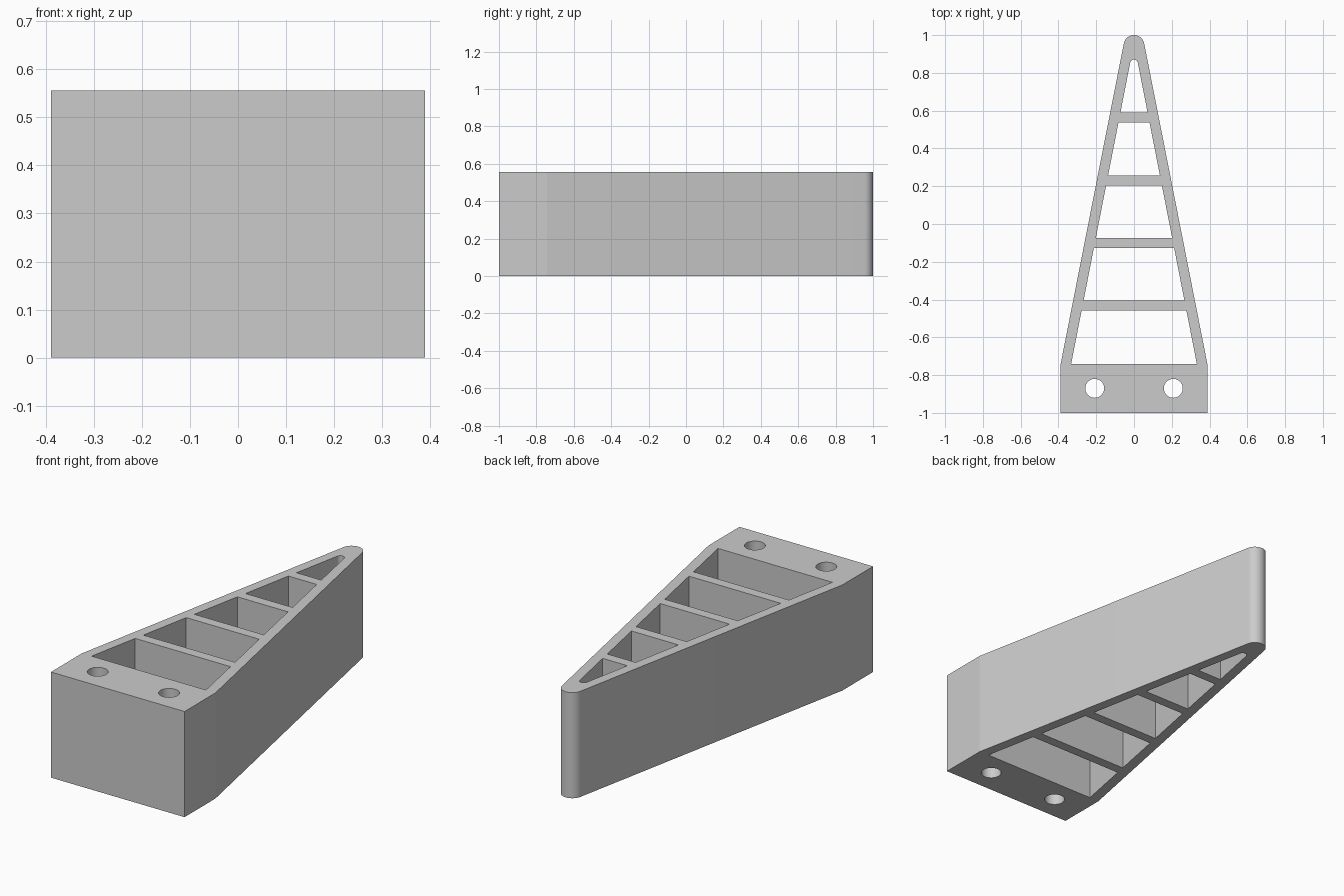
import bpy, bmesh
from math import cos, sin, radians, pi

if "Cube" in bpy.data.objects:
    bpy.data.objects.remove(bpy.data.objects["Cube"])

HEIGHT = 0.556
TILT = radians(11.1)          # lean of the tapered side walls
RIB, PITCH = 0.053, 0.332     # rib thickness and spacing

curve = bpy.data.curves.new("bracket_profile", 'CURVE')
curve.dimensions = '2D'
curve.fill_mode = 'BOTH'
curve.extrude = HEIGHT / 2


def loop(points):
    s = curve.splines.new('POLY')
    s.points.add(len(points) - 1)
    for p, (x, y) in zip(s.points, points):
        p.co = (x, y, 0, 1)
    s.use_cyclic_u = True


def arc(cx, cy, r, a0, a1, n):
    return [(cx + r * cos(a0 + (a1 - a0) * i / n),
             cy + r * sin(a0 + (a1 - a0) * i / n)) for i in range(n + 1)]


def inner_x(y):
    return 0.333 - 0.196 * (y + 0.742)


# Outer outline: mounting block, tapered walls, rounded tip
loop([(-0.389, -1), (0.389, -1), (0.389, -0.744)]
     + arc(0, 0.945, 0.055, TILT, pi - TILT, 24) + [(-0.389, -0.744)])

# Four trapezoid pockets between the ribs
ribs = [-0.4325 + PITCH * i for i in range(4)]
bottoms = [-0.742] + [r + RIB / 2 for r in ribs]
for y0, rib in zip(bottoms, ribs):
    y1 = rib - RIB / 2
    loop([(-inner_x(y0), y0), (inner_x(y0), y0), (inner_x(y1), y1), (-inner_x(y1), y1)])

# Rounded pocket near the tip
y0 = bottoms[-1]
loop([(-inner_x(y0), y0), (inner_x(y0), y0)] + arc(0, 0.85, 0.0205, TILT, pi - TILT, 14))

# Screw holes through the mounting block
for side in (-1, 1):
    loop(arc(side * 0.208, -0.87, 0.05, 0, 2 * pi * 39 / 40, 39))

# Turn the extruded profile into a clean solid
body = bpy.data.objects.new("ribbed_wedge_bracket", curve)
bpy.context.collection.objects.link(body)
body.location.z = HEIGHT / 2
bpy.context.view_layer.objects.active = body
body.select_set(True)
bpy.ops.object.convert(target='MESH')
body = bpy.context.object
body.name = "ribbed_wedge_bracket"

bm = bmesh.new()
bm.from_mesh(body.data)
bmesh.ops.remove_doubles(bm, verts=bm.verts, dist=1e-5)
bmesh.ops.recalc_face_normals(bm, faces=bm.faces)
bm.to_mesh(body.data)
bm.free()
bpy.ops.object.shade_smooth_by_angle(angle=radians(10.5))
